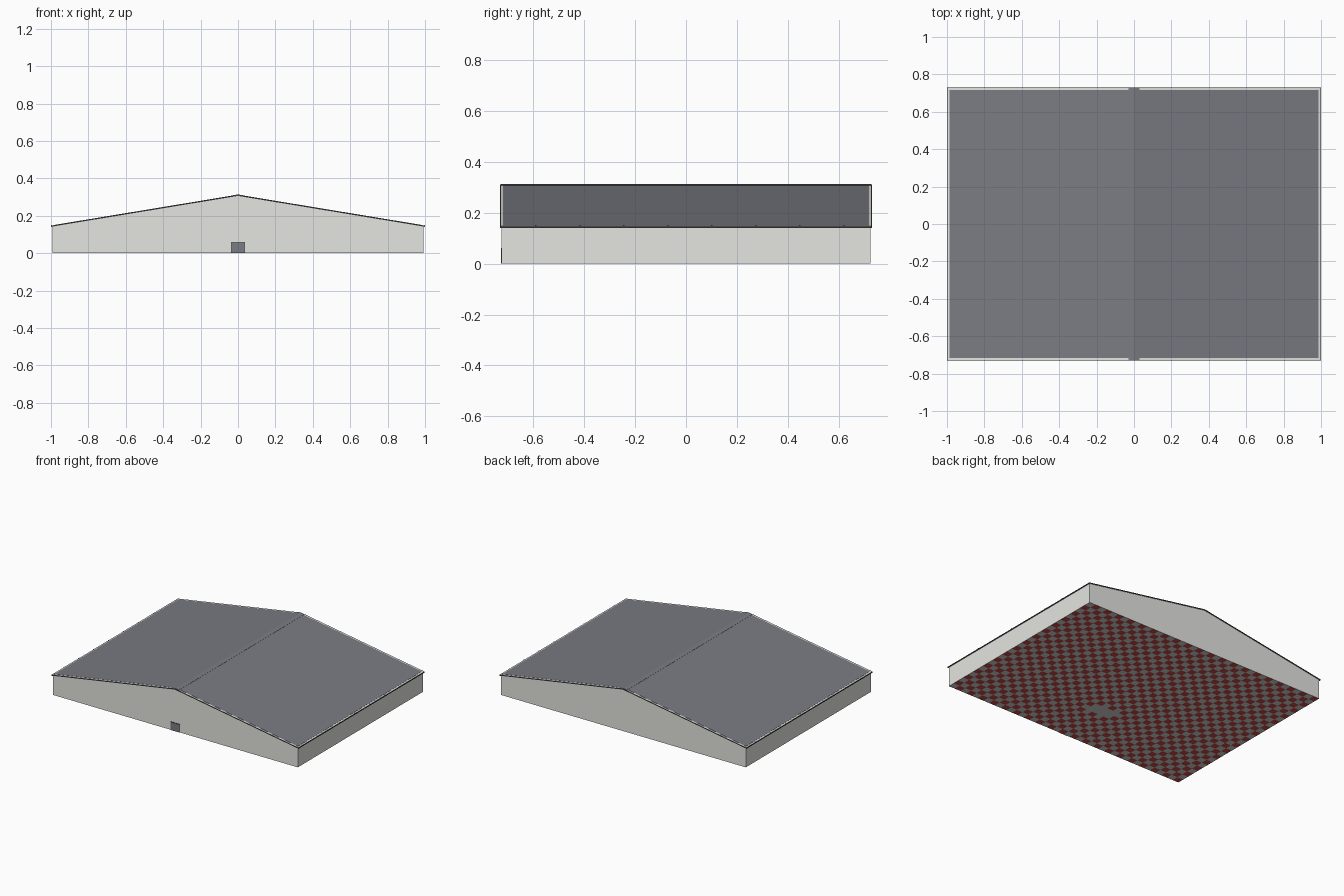
import bpy, bmesh
from mathutils import Matrix

cube = bpy.data.objects.get("Cube")
if cube:
    bpy.data.objects.remove(cube, do_unlink=True)


def material(name, rgb):
    m = bpy.data.materials.new(name)
    m.use_nodes = True
    m.diffuse_color = (*rgb, 1)
    m.node_tree.nodes["Principled BSDF"].inputs["Base Color"].default_value = (*rgb, 1)
    return m


WALL = material("pale wall", (0.78, 0.78, 0.75))
ROOF = material("slate grey", (0.195, 0.2, 0.228))
TRIM = material("dark trim", (0.06, 0.06, 0.07))
RED = material("floor red", (0.55, 0.07, 0.07))
GREY = material("floor grey", (0.62, 0.63, 0.62))

RIDGE, SLOPE = 0.312, 0.165
WALL_X, WALL_Y = 0.992, 0.725
OUT_X, OUT_Y = 1.0, 0.731
EDGE = 0.003


def roof_z(x):
    return RIDGE - SLOPE * abs(x)


def finish(name, bm, mats):
    mesh = bpy.data.meshes.new(name)
    bm.to_mesh(mesh)
    bm.free()
    for m in mats:
        mesh.materials.append(m)
    ob = bpy.data.objects.new(name, mesh)
    bpy.context.scene.collection.objects.link(ob)
    return ob


def prism(name, outline, y0, y1, mat, open_bottom=False):
    """Extrude an x-z outline from y0 to y1."""
    bm = bmesh.new()
    face = bm.faces.new([bm.verts.new((x, y0, z)) for x, z in outline])
    new = bmesh.ops.extrude_face_region(bm, geom=[face])["geom"]
    verts = [g for g in new if isinstance(g, bmesh.types.BMVert)]
    bmesh.ops.translate(bm, verts=verts, vec=(0, y1 - y0, 0))
    bmesh.ops.recalc_face_normals(bm, faces=bm.faces)
    if open_bottom:
        low = [f for f in bm.faces if f.normal.z < -0.9]
        bmesh.ops.delete(bm, geom=low, context="FACES_ONLY")
    return finish(name, bm, [mat])


def gable_band(half, top, bottom):
    """Chevron outline that follows the roof pitch."""
    xs = (-half, 0, half)
    return ([(x, roof_z(x) + top) for x in xs]
            + [(x, roof_z(x) + bottom) for x in reversed(xs)])


def box(name, x, y, z, mat):
    return prism(name, [(x[0], z[0]), (x[1], z[0]), (x[1], z[1]), (x[0], z[1])], *y, mat)


# Walls with gable ends
prism("walls", [(-WALL_X, 0), (WALL_X, 0), (WALL_X, roof_z(WALL_X) - 0.003),
                (0, RIDGE - 0.003), (-WALL_X, roof_z(WALL_X) - 0.003)],
      -WALL_Y, WALL_Y, WALL, open_bottom=True)

# Pale roof border, slate sheet laid on it, and ridge cap
prism("roof_border", gable_band(OUT_X - EDGE, 0, -0.005), EDGE - OUT_Y, OUT_Y - EDGE, WALL)
prism("roof", gable_band(0.987, 0.001, -0.001), -0.717, 0.717, ROOF)
prism("ridge_cap", gable_band(0.03, 0.002, -0.002), EDGE - OUT_Y, OUT_Y - EDGE, ROOF)

# Thin dark trim round the roof edge, with small eave clips
for end, s in (("front", -1), ("back", 1)):
    prism(end + "_gable_trim", gable_band(OUT_X, 0, -0.006),
          s * (OUT_Y - EDGE), s * OUT_Y, TRIM)
eave = roof_z(OUT_X)
for side, s in (("left", 1), ("right", -1)):
    box(side + "_eave_trim", (s * (OUT_X - EDGE), s * OUT_X), (-OUT_Y, OUT_Y),
        (eave - 0.007, eave), TRIM)
    for i in range(8):
        y = -0.59 + 0.173 * i
        box(f"{side}_clip_{i + 1}", (s * (OUT_X - EDGE), s * OUT_X),
            (y - 0.003, y + 0.003), (eave, eave + 0.003), TRIM)

# Front door in a dark frame
box("door_frame", (-0.038, 0.038), (-0.727, -WALL_Y), (0, 0.061), TRIM)
box("door", (-0.035, 0.035), (-0.728, -0.727), (0, 0.057), ROOF)

# Checkered floor with a plain grey patch near the front
NX, NY = 40, 29
bm = bmesh.new()
bmesh.ops.create_grid(bm, x_segments=NX, y_segments=NY, size=1,
                      matrix=Matrix.Diagonal((WALL_X, WALL_Y, 1, 1)))
bmesh.ops.reverse_faces(bm, faces=bm.faces)
for f in bm.faces:
    c = f.calc_center_median()
    col = int((c.x / WALL_X + 1) * NX / 2)
    row = int((c.y / WALL_Y + 1) * NY / 2)
    patch = abs(c.x) < 0.08 and abs(c.y + 0.32) < 0.07
    f.material_index = 1 if patch or (col + row) % 2 else 0
finish("floor", bm, [RED, GREY])
